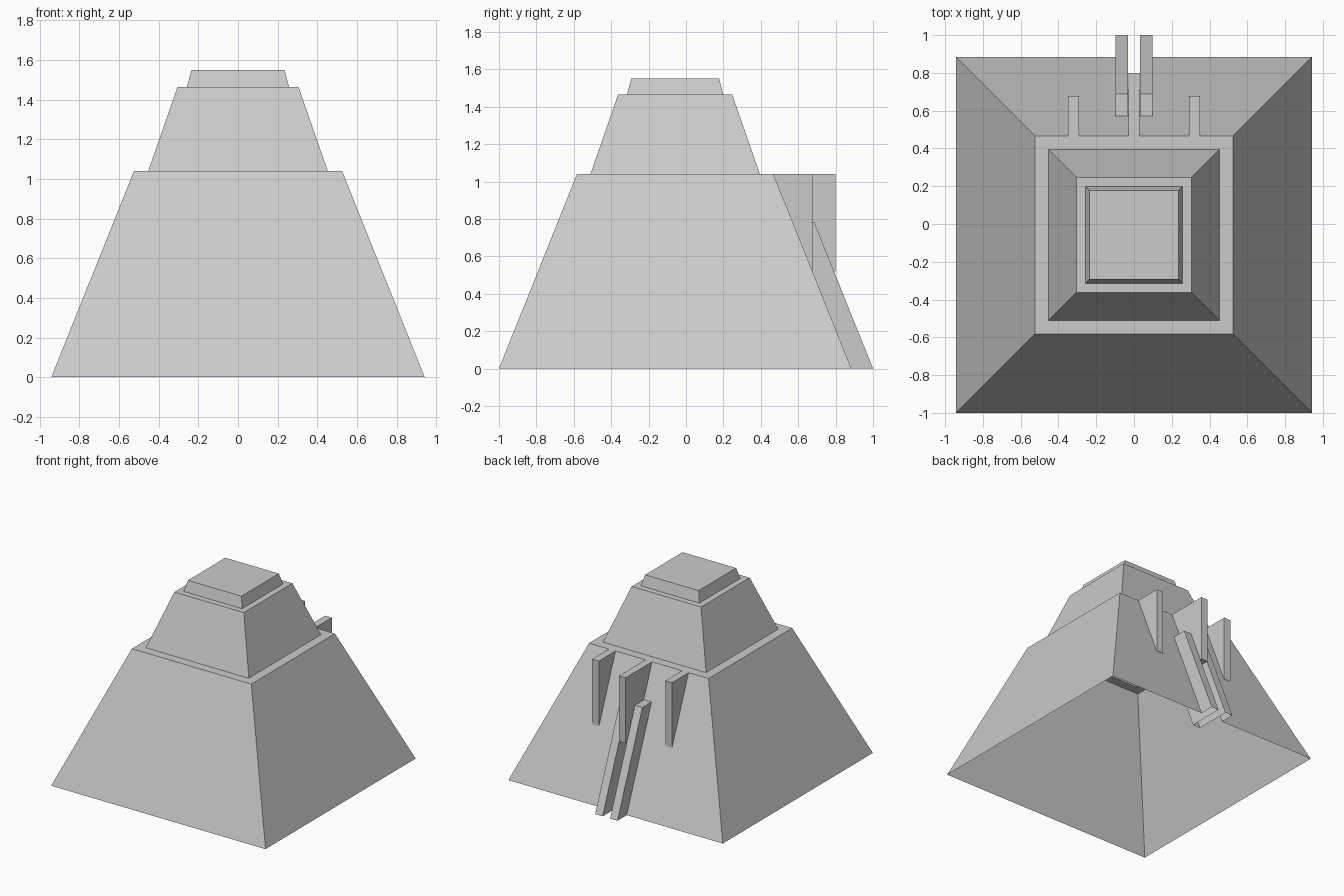
import bpy, bmesh

if "Cube" in bpy.data.objects:
    bpy.data.objects.remove(bpy.data.objects["Cube"])

CY = -0.058  # centre of the stepped body in y


def make_object(name, bm):
    bmesh.ops.recalc_face_normals(bm, faces=bm.faces[:])
    mesh = bpy.data.meshes.new(name)
    bm.to_mesh(mesh)
    bm.free()
    ob = bpy.data.objects.new(name, mesh)
    bpy.context.collection.objects.link(ob)
    return ob


def prism(name, profile, x0, x1):
    """Side profile of (y, z) points, extruded from x0 to x1."""
    bm = bmesh.new()
    face = bm.faces.new([bm.verts.new((x0, y, z)) for y, z in profile])
    out = bmesh.ops.extrude_face_region(bm, geom=[face])
    moved = [g for g in out["geom"] if isinstance(g, bmesh.types.BMVert)]
    bmesh.ops.translate(bm, verts=moved, vec=(x1 - x0, 0, 0))
    return make_object(name, bm)


def combine(target, tool, operation):
    mod = target.modifiers.new("join", 'BOOLEAN')
    mod.operation = operation
    mod.solver = 'EXACT'
    mod.object = tool
    bpy.context.view_layer.objects.active = target
    bpy.ops.object.modifier_apply(modifier=mod.name)
    bpy.data.objects.remove(tool)


# Stepped body: square rings (half width, height), ledges between the tiers
rings = [(0.942, 0), (0.525, 1.04), (0.453, 1.04), (0.305, 1.465),
         (0.257, 1.465), (0.235, 1.55)]
bm = bmesh.new()
loops = [[bm.verts.new((sx * h, CY + sy * h, z))
          for sx, sy in ((-1, -1), (1, -1), (1, 1), (-1, 1))] for h, z in rings]
for a, b in zip(loops, loops[1:]):
    for i in range(4):
        j = (i + 1) % 4
        bm.faces.new((a[i], a[j], b[j], b[i]))
bm.faces.new(loops[0][::-1])
bm.faces.new(loops[-1])
body = make_object("stepped_body", bm)

# Sloped channel recessed between the rails
channel = prism("channel_cutter", [(0.502, 0.52), (0.95, 0.52), (0.95, -0.1), (0.75, -0.1)],
                -0.033, 0.033)
channel.hide_render = True
combine(body, channel, 'DIFFERENCE')

# Sloping rails and triangular ribs on both sides
for s in (-1, 1):
    rail = prism("rail", [(0.54, 0.78), (0.687, 0.78), (1.0, 0), (0.85, 0)],
                 s * 0.033, s * 0.098)
    combine(body, rail, 'UNION')
    rib = prism("side_rib", [(0.44, 1.04), (0.677, 1.04), (0.677, 0.523), (0.647, 0.523)],
                s * 0.292, s * 0.35)
    combine(body, rib, 'UNION')

# Deeper middle rib above the channel
rib = prism("middle_rib", [(0.44, 1.04), (0.8, 1.04), (0.8, 0.52), (0.6, 0.52)], -0.029, 0.029)
combine(body, rib, 'UNION')

# Open underside
bm = bmesh.new()
bm.from_mesh(body.data)
bottom = [f for f in bm.faces if all(abs(v.co.z) < 1e-4 for v in f.verts)]
bmesh.ops.delete(bm, geom=bottom, context='FACES')
bm.to_mesh(body.data)
bm.free()
